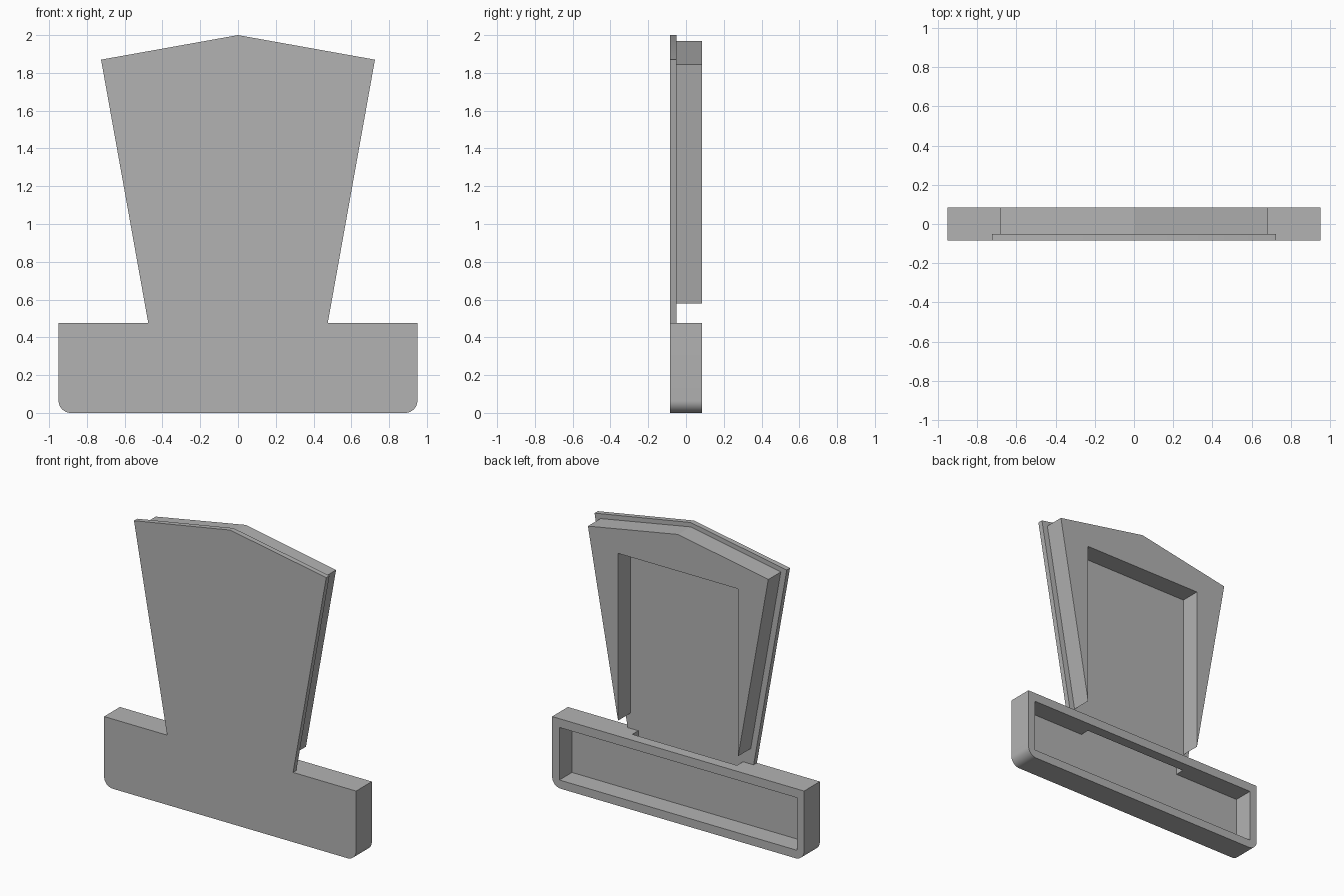
import bpy
import bmesh
import math

FRONT, PANEL_BACK, BACK = -0.085, -0.05, 0.085
BASE_TOP = 0.475

cube = bpy.data.objects.get("Cube")
if cube:
    bpy.data.objects.remove(cube, do_unlink=True)

grey = bpy.data.materials.new("plain grey")
grey.use_nodes = True
colour = (0.45, 0.45, 0.45, 1)
grey.diffuse_color = colour
grey.node_tree.nodes["Principled BSDF"].inputs["Base Color"].default_value = colour


def prism(name, half, y0, y1):
    """Extrude a symmetric front outline, given as its +x half, along y."""
    outline = half + [(-x, z) for x, z in reversed(half) if x > 0]
    bm = bmesh.new()
    face = bm.faces.new([bm.verts.new((x, y0, z)) for x, z in outline])
    side = bmesh.ops.extrude_face_region(bm, geom=[face])["geom"]
    for v in side:
        if isinstance(v, bmesh.types.BMVert):
            v.co.y = y1
    bmesh.ops.recalc_face_normals(bm, faces=bm.faces)
    mesh = bpy.data.meshes.new(name)
    bm.to_mesh(mesh)
    bm.free()
    mesh.materials.append(grey)
    obj = bpy.data.objects.new(name, mesh)
    bpy.context.collection.objects.link(obj)
    return obj


def rect(half_width, z0, z1):
    return [(half_width, z0), (half_width, z1)]


def smooth(obj):
    bpy.ops.object.select_all(action="DESELECT")
    obj.select_set(True)
    bpy.context.view_layer.objects.active = obj
    bpy.ops.object.shade_smooth_by_angle(angle=math.radians(30))


# Panel and base share one front outline with rounded lower corners
r = 0.065
corner = [(0.95 - r + r * math.sin(a), r - r * math.cos(a))
          for a in (math.pi / 2 * i / 10 for i in range(11))]
body = prism("panel_and_base",
             corner + [(0.95, BASE_TOP), (0.475, BASE_TOP), (0.725, 1.87), (0, 2)],
             FRONT, BACK)

# Cut away the thickness above the base, the rear cavity and the top slot
cutters = [
    prism("upper_cutter", rect(1.2, BASE_TOP, 2.2), PANEL_BACK, 0.3),
    prism("cavity_cutter", rect(0.895, 0.057, 0.415), PANEL_BACK, 0.3),
    prism("slot_cutter", rect(0.395, 0.3, 0.6), PANEL_BACK, 0.014),
]
for cutter in cutters:
    cutter.hide_render = True
    mod = body.modifiers.new(cutter.name, "BOOLEAN")
    mod.operation = "DIFFERENCE"
    mod.solver = "EXACT"
    mod.object = cutter
    bpy.context.view_layer.objects.active = body
    bpy.ops.object.modifier_apply(modifier=mod.name)
    bpy.data.objects.remove(cutter, do_unlink=True)
smooth(body)

# Raised rear frame: slanted outside, upright inside, open at the bottom
prism("rear_frame",
      [(0.453, 1.72), (0.453, 0.58), (0.68, 1.845), (0, 1.97)],
      PANEL_BACK, BACK)
